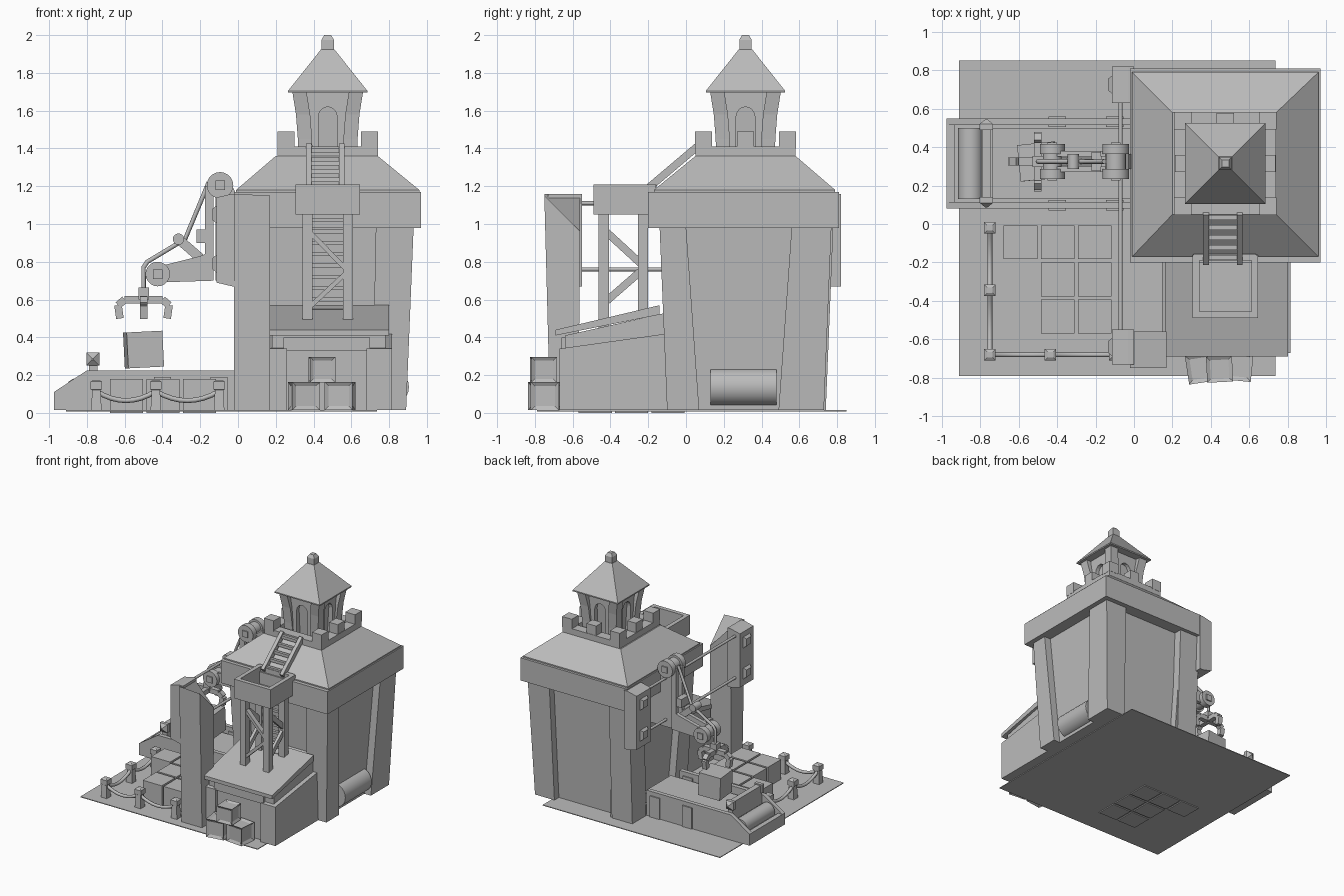
import bpy, bmesh, math
from mathutils import Vector, Matrix

stone = bpy.data.materials.new("plain_grey")
stone.diffuse_color = (0.5, 0.5, 0.5, 1)


def make(name, bm, smooth=False):
    bmesh.ops.recalc_face_normals(bm, faces=bm.faces)
    me = bpy.data.meshes.new(name)
    bm.to_mesh(me)
    bm.free()
    me.materials.append(stone)
    ob = bpy.data.objects.new(name, me)
    bpy.context.collection.objects.link(ob)
    if smooth:
        bpy.context.view_layer.objects.active = ob
        bpy.ops.object.select_all(action='DESELECT')
        ob.select_set(True)
        bpy.ops.object.shade_smooth_by_angle(angle=math.radians(40))
    return ob


def skin(name, rings, smooth=False):
    """Closed solid through rings of equal point count."""
    bm = bmesh.new()
    vs = [[bm.verts.new(p) for p in r] for r in rings]
    n = len(vs[0])
    for a, b in zip(vs, vs[1:]):
        for i in range(n):
            bm.faces.new((a[i], a[(i + 1) % n], b[(i + 1) % n], b[i]))
    bm.faces.new(vs[0][::-1])
    bm.faces.new(vs[-1])
    return make(name, bm, smooth)


def loft(name, *levels):
    """Levels are (x0, x1, y0, y1, z) rectangles."""
    return skin(name, [[(a, c, z), (b, c, z), (b, d, z), (a, d, z)] for a, b, c, d, z in levels])


def box(name, x0, x1, y0, y1, z0, z1):
    return loft(name, (x0, x1, y0, y1, z0), (x0, x1, y0, y1, z1))


def sq(r, z, c=(0.475, 0.315)):
    return (c[0] - r, c[0] + r, c[1] - r, c[1] + r, z)


def prism(name, pts, y0, y1):
    return skin(name, [[(x, y, z) for x, z in pts] for y in (y0, y1)])


def rod(name, p, q, r, n=12, w=None):
    """Round rod, or a square beam when w is given."""
    p, q = Vector(p), Vector(q)
    m = (q - p).to_track_quat('Z', 'Y').to_matrix()
    if w:
        prof = [(-r, -w), (r, -w), (r, w), (-r, w)]
    else:
        prof = [(r * math.cos(2 * math.pi * i / n), r * math.sin(2 * math.pi * i / n)) for i in range(n)]
    return skin(name, [[e + m @ Vector((a, b, 0)) for a, b in prof] for e in (p, q)], not w)


def rope(name, pts, r):
    cu = bpy.data.curves.new(name, 'CURVE')
    cu.dimensions, cu.bevel_depth, cu.bevel_resolution, cu.use_fill_caps = '3D', r, 2, True
    s = cu.splines.new('POLY')
    s.points.add(len(pts) - 1)
    for a, p in zip(s.points, pts):
        a.co = (*p, 1)
    cu.materials.append(stone)
    bpy.context.collection.objects.link(bpy.data.objects.new(name, cu))


def crate(name, c, size, turn=0, tilt=0):
    """Cube with inset side panels."""
    bm = bmesh.new()
    bmesh.ops.create_cube(bm, size=size)
    bmesh.ops.inset_individual(bm, faces=bm.faces[:], thickness=size * 0.2, depth=-size * 0.08)
    bm.transform(Matrix.Translation(c) @ Matrix.Rotation(turn, 4, 'Z') @ Matrix.Rotation(tilt, 4, 'Y'))
    return make(name, bm)


# Ground plate
box("ground_plate", -0.91, 0.735, -0.79, 0.85, 0.008, 0.014)

# Keep: recessed core, corner pillars, cap band, hipped roof
loft("keep_core", (0.12, 0.83, -0.04, 0.67, 0.014), (0.08, 0.87, -0.08, 0.71, 0.99))
for xb, xt in (((0.06, 0.19), (0.02, 0.15)), ((0.71, 0.89), (0.73, 0.93))):
    for yb, yt in (((-0.1, 0.07), (-0.14, 0.0)), ((0.49, 0.73), (0.56, 0.77))):
        loft("keep_pillar", (*xb, *yb, 0.014), (*xt, *yt, 0.99))
loft("corner_column", (-0.02, 0.17, 0.56, 0.74, 0.014), (-0.02, 0.17, 0.58, 0.78, 0.99))
box("cap_band", -0.02, 0.97, -0.2, 0.81, 0.98, 1.17)
loft("keep_roof", (-0.01, 0.96, -0.17, 0.79, 1.17), (-0.01, 0.96, -0.17, 0.79, 1.18), (0.2, 0.74, 0.05, 0.58, 1.36))

# Battlement
for s in (-1, 1):
    a, b = sorted((s * 0.185, s * 0.265))
    box("parapet", 0.475 + a, 0.475 + b, 0.05, 0.58, 1.35, 1.41)
    box("parapet", 0.21, 0.74, 0.315 + a, 0.315 + b, 1.35, 1.41)
for i in (-1, 0, 1):
    for j in (-1, 0, 1):
        if (i or j) and (i, j) != (0, -1):
            x, y = 0.475 + i * 0.222, 0.315 + j * 0.222
            hx, hy = (0.045 if j else 0.04), (0.045 if i else 0.04)
            box("merlon", x - hx, x + hx, y - hy, y + hy, 1.40, 1.49)

# Turret: core, flared corner posts, arched walls, roof, finial
loft("turret_core", sq(0.10, 1.36), sq(0.12, 1.70))
for i in (-1, 1):
    for j in (-1, 1):
        rows = []
        for r, z in ((0.155, 1.36), (0.158, 1.45), (0.168, 1.58), (0.188, 1.705)):
            xs = sorted((0.475 + i * r, 0.475 + i * (r - 0.075)))
            ys = sorted((0.315 + j * r, 0.315 + j * (r - 0.075)))
            rows.append((*xs, *ys, z))
        loft("turret_post", *rows)
arch = [(0.05 * math.cos(math.pi * t / 8), 1.565 + 0.055 * math.sin(math.pi * t / 8)) for t in range(9)]
wall = [(0.13, 1.36), (0.13, 1.70), (-0.13, 1.70), (-0.13, 1.36), (-0.05, 1.36)] + arch[::-1] + [(0.05, 1.36)]
for k in range(4):
    ob = prism("turret_arch_wall", wall, -0.145, -0.09)
    ob.matrix_world = Matrix.Translation((0.475, 0.315, 0)) @ Matrix.Rotation(k * math.pi / 2, 4, 'Z')
loft("turret_roof", sq(0.21, 1.695), sq(0.21, 1.705), sq(0.035, 1.925))
loft("finial", sq(0.033, 1.92), sq(0.033, 1.975), sq(0.018, 2.0))

# Roof ladder
for x in (0.375, 0.55):
    rod("roof_ladder_rail", (x, -0.20, 1.19), (x, 0.06, 1.41), 0.015, w=0.02)
for t in range(5):
    f = 0.1 + t * 0.2
    rod("roof_ladder_rung", (0.37, -0.2 + 0.26 * f, 1.19 + 0.22 * f), (0.555, -0.2 + 0.26 * f, 1.19 + 0.22 * f), 0.012, w=0.012)

# Scaffold: legs, braces, ladder, basket
for x in (0.368, 0.582):
    for y in (-0.435, -0.228):
        box("scaffold_leg", x - 0.027, x + 0.027, y - 0.027, y + 0.027, 0.44, 1.07)
    for za, zb in ((0.97, 0.78), (0.58, 0.76)):
        rod("side_brace", (x, -0.435, za), (x, -0.228, zb), 0.012, w=0.02)
for za, zb in ((0.97, 0.75), (0.55, 0.75)):
    rod("front_brace", (0.368, -0.435, za), (0.582, -0.435, zb), 0.02, w=0.012)
for t in range(9):
    box("scaffold_rung", 0.38, 0.57, -0.24, -0.215, 0.53 + t * 0.06, 0.55 + t * 0.06)
box("basket_floor", 0.31, 0.635, -0.48, -0.16, 1.05, 1.07)
for x in (0.305, 0.61):
    box("basket_side", x, x + 0.035, -0.49, -0.16, 1.05, 1.21)
for y in (-0.49, -0.19):
    box("basket_end", 0.31, 0.635, y, y + 0.035, 1.05, 1.21)

# Front shed with lean-to roof
skin("shed_walls", [[(x, -0.64, 0.014), (x, -0.06, 0.014), (x, -0.06, 0.54), (x, -0.64, 0.41)] for x in (0.18, 0.78)])
skin("shed_roof", [[(x, -0.69, 0.41), (x, -0.14, 0.52), (x, -0.14, 0.57), (x, -0.69, 0.44)] for x in (0.16, 0.80)])
for x0, x1 in ((0.145, 0.26), (0.68, 0.815)):
    skin("shed_buttress", [[(x, -0.67, 0.014), (x, -0.1, 0.014), (x, -0.1, 0.42), (x, -0.67, 0.34)] for x in (x0, x1)])
box("shed_lintel", 0.24, 0.70, -0.66, -0.62, 0.33, 0.40)
crate("stack_crate", (0.35, -0.75, 0.089), 0.15, 0.15)
crate("stack_crate", (0.54, -0.74, 0.089), 0.15, -0.1)
crate("stack_crate", (0.445, -0.755, 0.229), 0.135, 0.05)

# Side barrel
rod("side_barrel", (0.805, 0.13, 0.137), (0.805, 0.48, 0.137), 0.1, 24)

# Tall post with chamfered corner
skin("tall_post", [[(-0.02, -0.72, 0.014), (0.17, -0.72, 0.014), (0.17, -0.57, 0.014), (-0.02, -0.57, 0.014)],
                   [(-0.02, -0.75, 1.16), (0.17, -0.75, 1.15), (0.17, -0.56, 0.96), (-0.02, -0.56, 1.16)]])

# Lamp panels on both posts, joined by rods
for y0, y1 in ((-0.73, -0.55), (0.63, 0.82)):
    prism("lamp_panel", [(-0.03, 0.67), (-0.115, 0.69), (-0.115, 1.14), (-0.03, 1.16), (0.0, 1.16), (0.0, 0.67)], y0, y1)
    ym = (y0 + y1) / 2
    for z in (0.79, 1.05):
        skin("lamp", [[(x, ym - r, z - r), (x, ym + r, z - r), (x, ym + r, z + r), (x, ym - r, z + r)]
                      for x, r in ((-0.11, 0.05), (-0.135, 0.03))])
for z in (0.76, 1.11):
    rod("tie_rod", (-0.07, -0.6, z), (-0.07, 0.7, z), 0.011)

# Crane: mast, boom, pulleys, cable
Y = 0.325
for y in (Y - 0.055, Y + 0.025):
    prism("crane_mast", [(-0.175, 0.78), (-0.175, 1.2), (-0.13, 1.2), (-0.13, 0.78)], y, y + 0.03)
    prism("crane_boom", [(-0.44, 0.69), (-0.13, 0.70), (-0.13, 0.86), (-0.2, 0.83), (-0.40, 0.78)], y, y + 0.03)
prism("mast_back", [(-0.12, 0.70), (-0.12, 1.2), (-0.03, 1.2), (0.1, 0.95), (0.1, 0.70)], Y - 0.04, Y + 0.04)
for x, z, r in ((-0.095, 1.205, 0.07), (-0.425, 0.735, 0.065)):
    rod("pulley_axle", (x, Y - 0.08, z), (x, Y + 0.08, z), r * 0.75, 20)
    for s in (-1, 1):
        rod("pulley_disc", (x, Y + s * 0.04, z), (x, Y + s * 0.09, z), r, 20)
        box("pulley_hub", x - 0.025, x + 0.025, *sorted((Y + s * 0.09, Y + s * 0.1)), z - 0.025, z + 0.025)
rod("small_pulley", (-0.315, Y - 0.04, 0.92), (-0.315, Y + 0.04, 0.92), 0.03, 16)
rod("pulley_strut", (-0.315, Y, 0.92), (-0.2, Y, 0.82), 0.025, w=0.025)
box("crane_motor", -0.22, -0.17, Y - 0.05, Y + 0.05, 0.90, 0.97)
rope("crane_cable", [(-0.155, Y, 1.22), (-0.28, Y, 0.92), (-0.48, Y, 0.80), (-0.5, Y, 0.77), (-0.5, Y, 0.64)], 0.012)

# Claw and hanging crate
box("claw_hub", -0.528, -0.472, Y - 0.028, Y + 0.028, 0.60, 0.665)
path = [(0.01, 0.60), (0.10, 0.60), (0.135, 0.57), (0.125, 0.50)]
for k in range(4):
    c, s = math.cos(k * math.pi / 2), math.sin(k * math.pi / 2)
    pts = [(-0.5 + c * r, Y + s * r, z) for r, z in path]
    for p, q in zip(pts, pts[1:]):
        rod("claw_prong", p, q, 0.02, w=0.02)
ob = box("hanging_crate", -0.095, 0.095, -0.095, 0.095, -0.095, 0.095)
ob.matrix_world = Matrix.Translation((-0.5, Y, 0.335)) @ Matrix.Rotation(-0.05, 4, 'Y') @ Matrix.Rotation(0.1, 4, 'Z')

# Loading trough
side = [(-0.975, 0.014), (-0.975, 0.11), (-0.80, 0.225), (-0.02, 0.225), (-0.02, 0.014)]
for y in (0.08, 0.515):
    prism("trough_side", side, y, y + 0.035)
    for x in (-0.40, -0.1):
        box("trough_rib", x - 0.045, x + 0.045, y - 0.01, y + 0.045, 0.014, 0.19)
box("trough_end", -0.975, -0.935, 0.09, 0.54, 0.014, 0.11)
box("trough_floor", -0.94, 0.05, 0.1, 0.53, 0.014, 0.09)
box("trough_bed", -0.74, 0.05, 0.13, 0.50, 0.09, 0.17)
rod("trough_roller", (-0.85, 0.13, 0.12), (-0.85, 0.5, 0.12), 0.065, 16)
box("trough_gate", -0.79, -0.745, 0.12, 0.51, 0.09, 0.31)
for y, s in ((0.11, -1), (0.52, 1)):
    skin("gate_end", [[(-0.768 - r, y + d, 0.285 - r), (-0.768 + r, y + d, 0.285 - r),
                       (-0.768 + r, y + d, 0.285 + r), (-0.768 - r, y + d, 0.285 + r)]
                      for r, d in ((0.035, -s * 0.03), (0.035, 0), (0.004, s * 0.025))])

# Crates on the yard
for i, j in ((0, 0), (1, 0), (2, 0), (1, 1), (2, 1), (1, 2), (2, 2)):
    x, y = -0.59 + i * 0.193, -0.095 - j * 0.193
    box("yard_crate", x - 0.088, x + 0.088, y - 0.088, y + 0.088, 0.0, 0.18)

# Rope fence
posts = [(-0.75, -0.02), (-0.75, -0.345), (-0.75, -0.68), (-0.435, -0.68), (-0.1, -0.68)]
for x, y in posts:
    loft("fence_post", sq(0.028, 0.014, (x, y)), sq(0.022, 0.12, (x, y)), sq(0.03, 0.125, (x, y)),
         sq(0.03, 0.165, (x, y)), sq(0.015, 0.175, (x, y)))
for (xa, ya), (xb, yb) in zip(posts, posts[1:]):
    rope("fence_rope", [(xa + (xb - xa) * t / 8, ya + (yb - ya) * t / 8, 0.115 - 0.2 * (t / 8) * (1 - t / 8))
                        for t in range(9)], 0.013)
